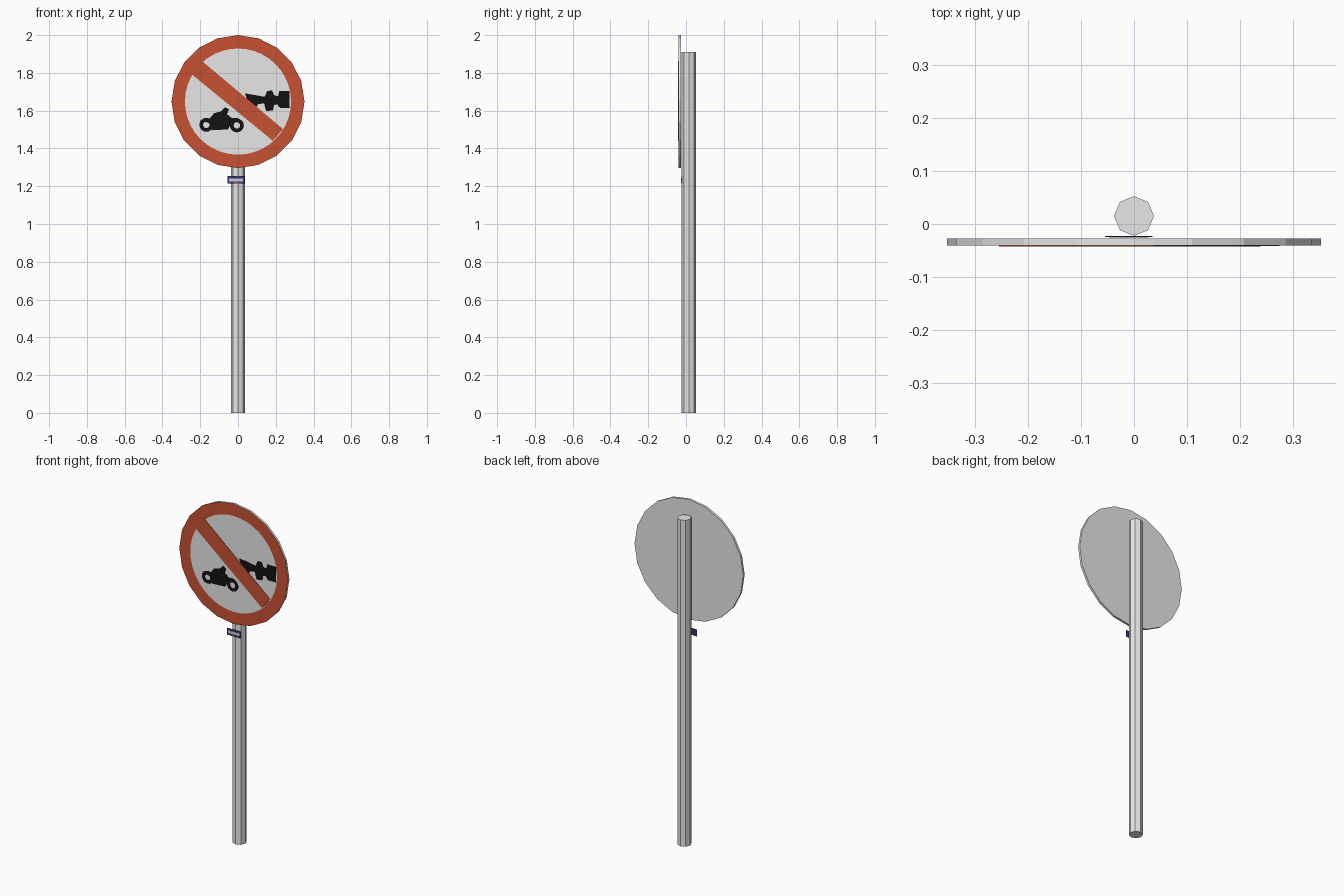
import bpy, bmesh, math

if "Cube" in bpy.data.objects:
    bpy.data.objects.remove(bpy.data.objects["Cube"])


def material(name, rgb):
    m = bpy.data.materials.new(name)
    m.diffuse_color = (*rgb, 1)
    m.use_nodes = True
    m.node_tree.nodes["Principled BSDF"].inputs["Base Color"].default_value = m.diffuse_color
    return m


GREY = material("light grey", (0.8, 0.8, 0.8))
RED = material("sign red", (0.57, 0.085, 0.032))
BLACK = material("black", (0.006, 0.006, 0.006))
NAVY = material("navy", (0.035, 0.035, 0.16))
PALE = material("pale lilac", (0.6, 0.58, 0.7))

CZ, R = 1.648, 0.352          # sign centre height and radius
FRONT, BACK = -0.040, -0.027  # sign front and back


def finish(name, bm, mats):
    bmesh.ops.recalc_face_normals(bm, faces=bm.faces)
    me = bpy.data.meshes.new(name)
    bm.to_mesh(me)
    bm.free()
    for m in mats:
        me.materials.append(m)
    ob = bpy.data.objects.new(name, me)
    bpy.context.collection.objects.link(ob)
    return ob


def plate(name, outline, mat, y=FRONT, thick=0.0015):
    """Thin plate in the xz plane, rising forward from y."""
    bm = bmesh.new()
    f = bm.faces.new([bm.verts.new((x, y, z)) for x, z in outline])
    ext = bmesh.ops.extrude_face_region(bm, geom=[f])["geom"]
    for v in ext:
        if isinstance(v, bmesh.types.BMVert):
            v.co.y -= thick
    return finish(name, bm, [mat])


def circle(cx, cz, r, n):
    return [(cx + r * math.sin(2 * math.pi * i / n),
             cz + r * math.cos(2 * math.pi * i / n)) for i in range(n)]


def wheel(name, cx, cz, r_out, r_in, n=16):
    """Flat ring with a short forward rim."""
    bm = bmesh.new()
    loops = [[bm.verts.new((x, y, z)) for x, z in circle(cx, cz, r, n)]
             for r, y in ((r_out, FRONT), (r_out, FRONT - 0.0012),
                          (r_in, FRONT - 0.0012), (r_in, FRONT))]
    for a, b in zip(loops, loops[1:]):
        for i in range(n):
            j = (i + 1) % n
            bm.faces.new((a[i], a[j], b[j], b[i]))
    return finish(name, bm, [BLACK])


def rect(x0, x1, z0, z1):
    return [(x0, z0), (x1, z0), (x1, z1), (x0, z1)]


def centi(points):
    return [(x / 100, z / 100) for x, z in points]


# Eight-sided pole
bm = bmesh.new()
bmesh.ops.create_cone(bm, cap_ends=True, segments=8, radius1=0.0375,
                      radius2=0.0375, depth=1.91)
bmesh.ops.translate(bm, verts=bm.verts, vec=(0, 0.015, 0.955))
finish("pole", bm, [GREY])

# Twenty-sided disc: red border ring on the front, grey elsewhere
corners = circle(0, CZ, R, 20)
outer = []
for (x0, z0), (x1, z1) in zip(corners, corners[1:] + corners[:1]):
    outer += [(x0, z0), ((x0 + x1) / 2, (z0 + z1) / 2)]
inner = circle(0, CZ, 0.281, 40)
bm = bmesh.new()
back, rim, edge = [[bm.verts.new((x, y, z)) for x, z in pts]
                   for pts, y in ((outer, BACK), (outer, FRONT), (inner, FRONT))]
for a, b, index in ((back, rim, 0), (rim, edge, 1)):
    for i in range(40):
        j = (i + 1) % 40
        bm.faces.new((a[i], a[j], b[j], b[i])).material_index = index
bm.faces.new(edge)
bm.faces.new(back)
finish("sign_disc", bm, [GREY, RED])

# Diagonal prohibition bar
plate("diagonal_bar", [(-0.254, 1.80), (-0.19, 1.862), (0.238, 1.503), (0.185, 1.44)],
      RED, thick=0.0025)

# Motorcycle silhouette
wheel("rear_wheel", -0.168, 1.525, 0.037, 0.017)
wheel("front_wheel", -0.006, 1.522, 0.037, 0.017)
plate("motorcycle_body", centi([
    (-20.2, 154.9), (-14.9, 156), (-12.7, 158.6), (-9, 159.7), (-6.9, 161.8),
    (-4.8, 160.7), (-5.8, 158.1), (-3.2, 156), (0, 156), (2.6, 153.8),
    (-1, 154.4), (-3.7, 153.3), (-5.3, 150.1), (-13.8, 149.6), (-14.9, 153.3)]), BLACK)

# Animal and cart silhouette
plate("animal_cart", centi([
    (3.7, 169.2), (6.4, 168.7), (12.7, 167.6), (14.3, 167.6), (15.4, 170.3),
    (18, 170.8), (19.1, 168.2), (21.2, 167.6), (21.8, 170.3), (27.3, 170.3),
    (27.4, 161.3), (22.3, 161.3), (20.7, 163.4), (19.1, 162.9), (18.6, 160.2),
    (14.9, 159.7), (13.8, 163.9), (10.6, 163.4), (9, 160.7), (7.4, 163.9),
    (4.8, 165.5)]), BLACK)

# Small sticker on the pole
plate("sticker", rect(-0.055, 0.035, 1.214, 1.254), NAVY, y=-0.0225, thick=0.002)
plate("sticker_band", rect(-0.047, 0.027, 1.226, 1.242), PALE, y=-0.0245, thick=0.001)
plate("sticker_mark", rect(-0.02, 0.0, 1.217, 1.223), RED, y=-0.0245, thick=0.001)
